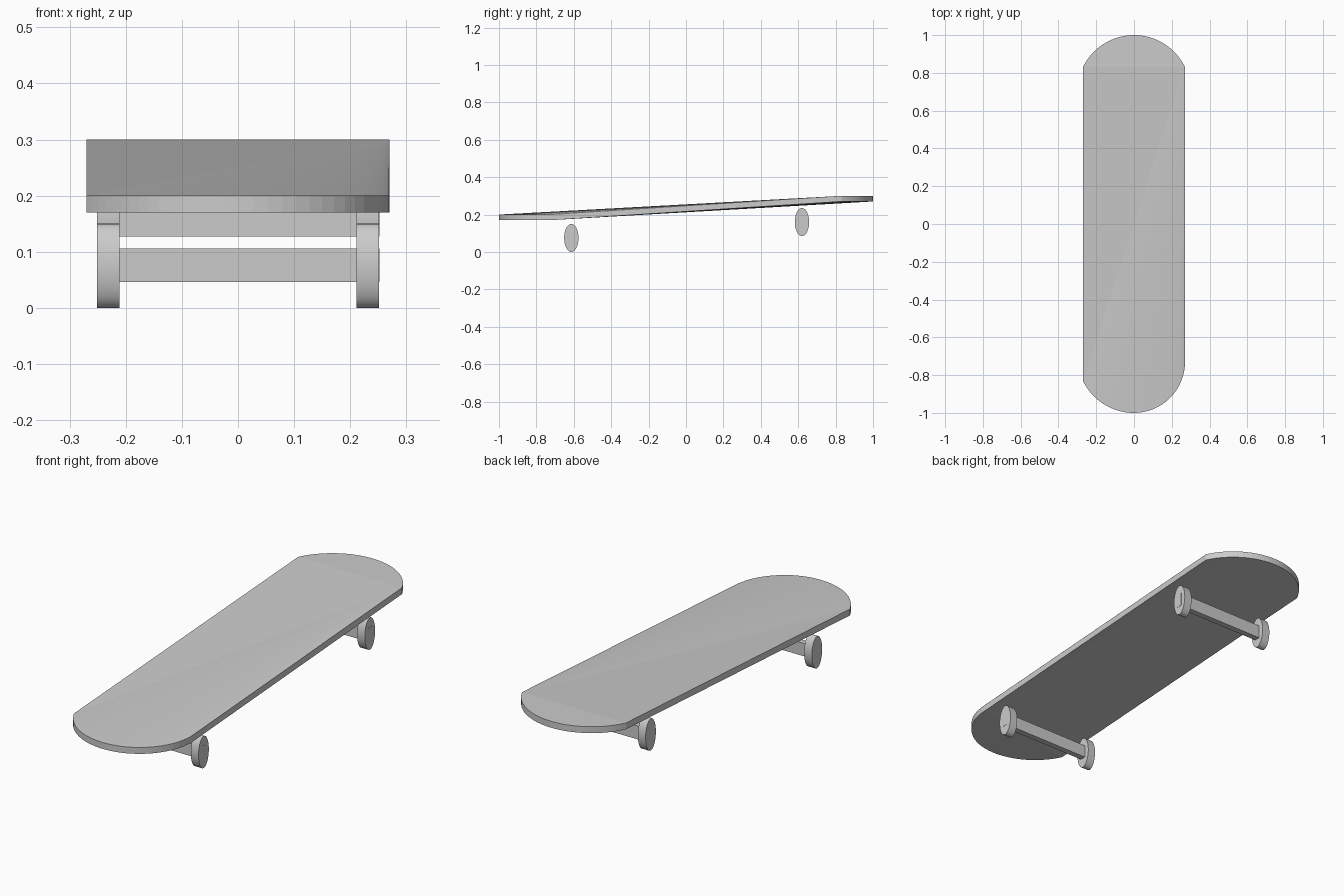
import bpy, bmesh
from math import sin, cos, pi, asin, radians

if "Cube" in bpy.data.objects:
    bpy.data.objects.remove(bpy.data.objects["Cube"])

W, T = 0.27, 0.03      # deck half width, thickness
SEG = 16


def arc(cy, r, a0, a1, n):
    return [(r * sin(a0 + (a1 - a0) * i / n), cy + r * cos(a0 + (a1 - a0) * i / n))
            for i in range(n + 1)]


# Deck outline: front arc (right to left) and back arc (left to right)
a = asin(W / 0.3)
front = arc(-0.73, W, pi / 2, pi, SEG) + arc(-0.7, 0.3, pi, pi + a, SEG)[1:]
back = arc(0.7, 0.3, -a, a, 2 * SEG)

# Deck: level ends joined by faces fanning from the right-hand corners
bm = bmesh.new()


def loop(z):
    return ([bm.verts.new((x, y, 0.2 + z)) for x, y in front],
            [bm.verts.new((x, y, 0.3 + z)) for x, y in back])


tf, tb = loop(0)
bf, bb = loop(-T)
for p, q in zip(tf, tf[1:]):
    bm.faces.new((tb[-1], q, p))
bm.faces.new((tb[-1], tb[0], tf[-1]))
bm.faces.new(tb)
for p, q in zip(bb, bb[1:]):
    bm.faces.new((bf[0], p, q))
bm.faces.new((bf[0], bf[-1], bb[0]))
bm.faces.new(bf)
top, bot = tf + tb, bf + bb
for i in range(len(top)):
    j = (i + 1) % len(top)
    bm.faces.new((top[i], top[j], bot[j], bot[i]))
bmesh.ops.recalc_face_normals(bm, faces=bm.faces)
me = bpy.data.meshes.new("deck")
bm.to_mesh(me)
bm.free()
bpy.context.collection.objects.link(bpy.data.objects.new("deck", me))

# Axles with oval wheels
for name, y, z, az0, az1 in (("front", -0.613, 0.075, 0.046, 0.106),
                             ("back", 0.62, 0.16, 0.127, 0.19)):
    bpy.ops.mesh.primitive_cube_add(size=1, location=(0.001, y, (az0 + az1) / 2))
    axle = bpy.context.object
    axle.name = name + "_axle"
    axle.scale = (0.502, 0.028, az1 - az0)
    for side, s in (("left", -1), ("right", 1)):
        bpy.ops.mesh.primitive_cylinder_add(vertices=48, radius=0.075, depth=0.04,
                                            location=(s * 0.231, y, z), rotation=(0, pi / 2, 0))
        wheel = bpy.context.object
        wheel.name = f"{name}_{side}_wheel"
        wheel.scale = (1, 0.51, 1)
        bpy.ops.object.shade_smooth_by_angle(angle=radians(30))
